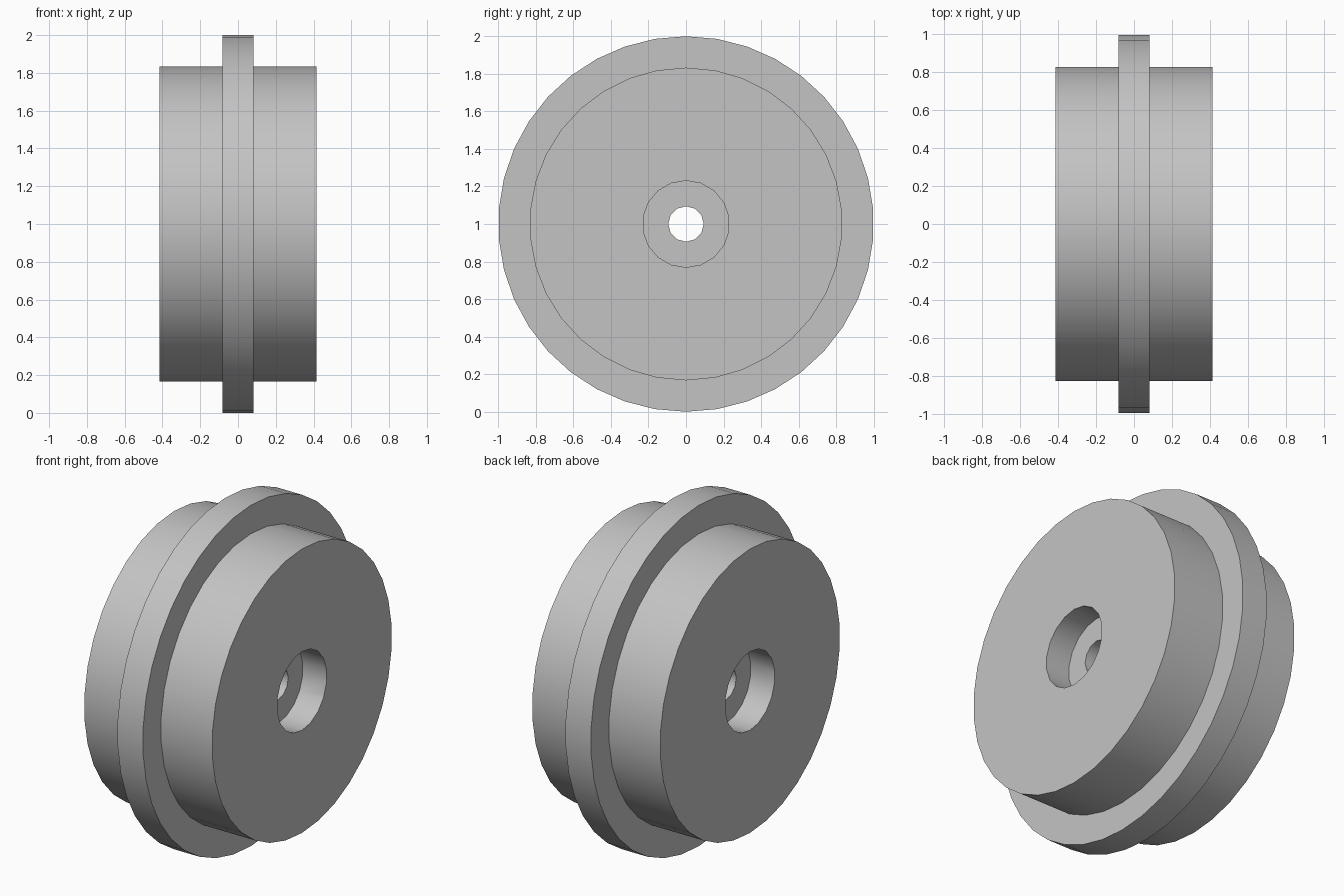
import bpy
import math

cube = bpy.data.objects.get("Cube")
if cube:
    bpy.data.objects.remove(cube, do_unlink=True)

HALF_WIDTH = 0.415
BORE_DEPTH = 0.155

grey = bpy.data.materials.new("light grey")
grey.use_nodes = True
colour = (0.55, 0.55, 0.55, 1)
grey.diffuse_color = colour
grey.node_tree.nodes["Principled BSDF"].inputs["Base Color"].default_value = colour


def disc(name, radius, sides, width, x=0):
    """Cylinder lying along x, with one corner pointing straight up."""
    bpy.ops.mesh.primitive_cylinder_add(
        vertices=sides, radius=radius, depth=width, location=(x, 0, 1),
        rotation=(math.pi / 2, 0, math.pi / 2))
    obj = bpy.context.object
    obj.name = name
    obj.data.materials.append(grey)
    return obj


def combine(target, tool, operation):
    """Apply a boolean and discard the tool."""
    mod = target.modifiers.new(tool.name, 'BOOLEAN')
    mod.operation = operation
    mod.solver = 'EXACT'
    mod.object = tool
    bpy.ops.object.select_all(action='DESELECT')
    target.select_set(True)
    bpy.context.view_layer.objects.active = target
    bpy.ops.object.modifier_apply(modifier=mod.name)
    bpy.data.objects.remove(tool, do_unlink=True)


# Wide hub with a raised central flange
wheel = disc("flanged_wheel", 0.833, 34, 2 * HALF_WIDTH)
combine(wheel, disc("flange", 1.0, 38, 0.165), 'UNION')

# Axle hole through the middle
combine(wheel, disc("axle_hole", 0.0945, 12, 2), 'DIFFERENCE')

# Bearing recess on each side
for side in (-1, 1):
    recess = disc("bearing_recess", 0.231, 18, 2 * BORE_DEPTH, side * HALF_WIDTH)
    combine(wheel, recess, 'DIFFERENCE')

# Smooth rims, crisp edges
bpy.ops.object.shade_smooth_by_angle(angle=math.radians(40))
